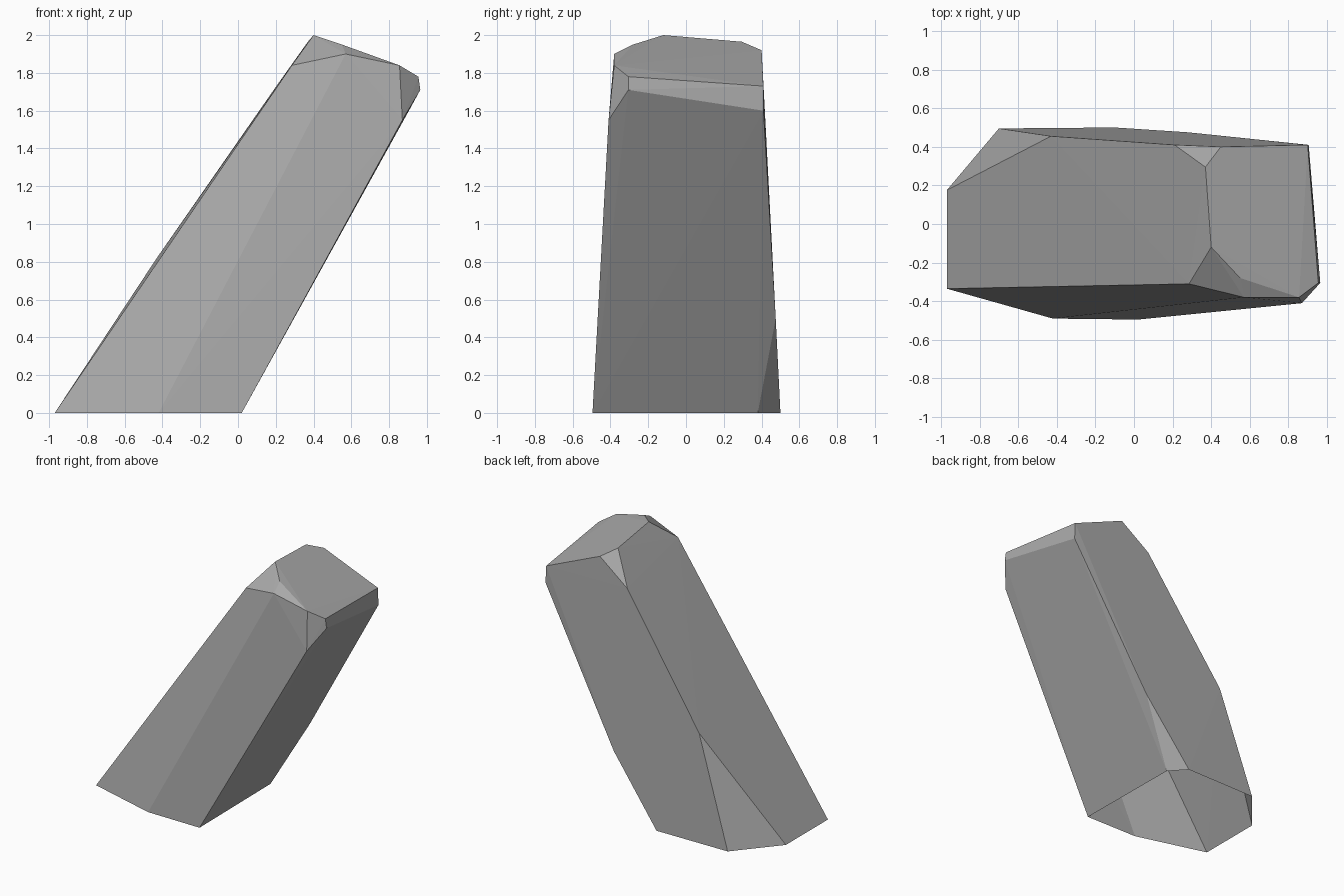
import bpy
import bmesh

default_cube = bpy.data.objects.get("Cube")
if default_cube:
    bpy.data.objects.remove(default_cube, do_unlink=True)


def make_material(name, rgb):
    """One flat colour, shown in viewport and render."""
    material = bpy.data.materials.new(name)
    material.use_nodes = True
    colour = (*rgb, 1.0)
    material.diffuse_color = colour
    shader = material.node_tree.nodes["Principled BSDF"]
    shader.inputs["Base Color"].default_value = colour
    shader.inputs["Roughness"].default_value = 0.8
    return material


def make_faceted_stone(name, corner_groups, material):
    """Wrap the corners in flat facets and leave the underside open."""
    bm = bmesh.new()
    for group in corner_groups:
        for corner in group:
            bm.verts.new(corner)
    bmesh.ops.convex_hull(bm, input=bm.verts[:])

    # Remove the ground facet and any corner left inside the hull
    bm.normal_update()
    ground = [f for f in bm.faces if all(abs(v.co.z) < 0.001 for v in f.verts)]
    bmesh.ops.delete(bm, geom=ground, context="FACES")
    loose = [v for v in bm.verts if not v.link_faces]
    bmesh.ops.delete(bm, geom=loose, context="VERTS")
    bmesh.ops.recalc_face_normals(bm, faces=bm.faces[:])

    mesh = bpy.data.meshes.new(name)
    bm.to_mesh(mesh)
    bm.free()
    mesh.materials.append(material)
    stone = bpy.data.objects.new(name, mesh)
    bpy.context.collection.objects.link(stone)
    return stone


# Foot outline on the ground
foot = [(x, y, 0) for x, y in (
    (-.97, .175), (-.97, -.335), (-.42, -.49), (.02, -.495),
    (.01, .38), (-.1, .5), (-.7, .495))]

# Chipped corners low on the back
back_chips = [(-.43, .455, .82), (.28, .475, .5)]

# Slanted crown
crown = [(.4, -.12, 2), (.55, -.28, 1.95), (.855, -.38, 1.84),
         (.955, -.305, 1.78), (.9, .41, 1.73), (.45, .4, 1.92),
         (.37, .295, 1.965)]

# Shoulders where the crown bevels meet the shaft
shoulders = [(.285, -.31, 1.84), (.57, -.38, 1.9), (.87, -.41, 1.55),
             (.965, -.305, 1.71), (.905, .41, 1.6), (.21, .41, 1.74)]

stone_grey = make_material("stone grey", (0.4, 0.4, 0.4))
make_faceted_stone("leaning_stone", (foot, back_chips, crown, shoulders), stone_grey)
